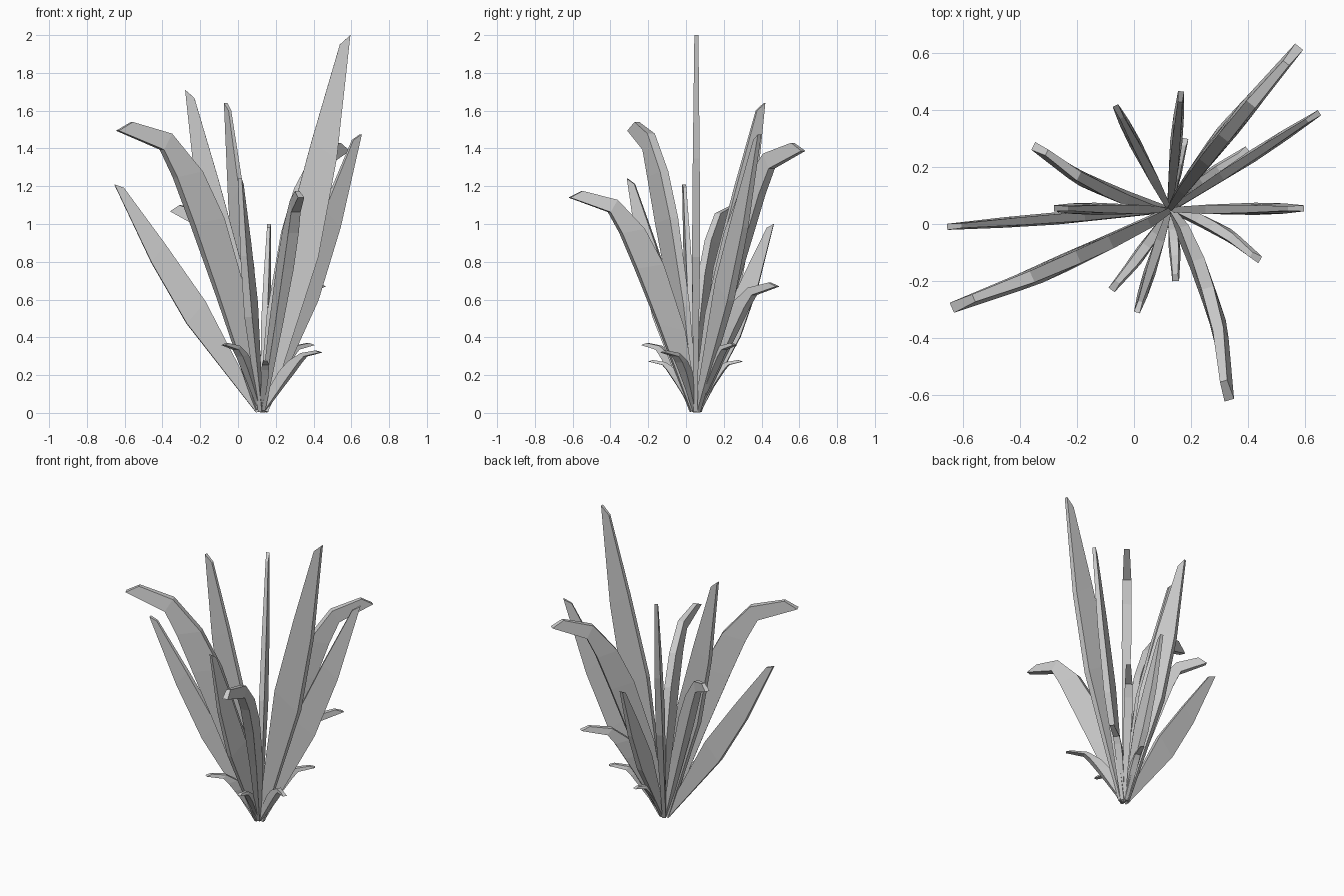
import bpy, bmesh, math
from mathutils import Vector

if "Cube" in bpy.data.objects:
    bpy.data.objects.remove(bpy.data.objects["Cube"])

CX, CY = 0.125, 0.05  # point all leaves fan out from

# Arching leaf side profile (fractions of reach and height): outer edge, inner edge, thickness
ARCH = [((0.04, 0.01), (-0.02, 0.01), 0.35),
        ((0.31, 0.40), (0.10, 0.37), 0.75),
        ((0.49, 0.65), (0.28, 0.67), 1.0),
        ((0.61, 0.81), (0.43, 0.83), 1.0),
        ((0.70, 0.905), (0.64, 0.96), 0.9),
        ((1.00, 0.97), (0.90, 1.00), 0.6)]

# Sword leaf: position along the leaf, half width fraction, thickness
SWORD = [(0.0, 0.11, 0.5), (0.42, 0.5, 1.0), (0.68, 0.39, 0.85), (1.0, 0.15, 0.5)]


def loft(name, rows, angle):
    """Skin four-sided sections given as (outer rz, inner rz, thickness, side offset)."""
    bm = bmesh.new()
    d = Vector((math.cos(angle), math.sin(angle), 0))
    n = Vector((-d.y, d.x, 0))
    rings = []
    for outer, inner, th, off in rows:
        ring = []
        for (r, z), s in ((outer, -1), (outer, 1), (inner, 0.75), (inner, -0.75)):
            p = Vector((CX, CY, max(z, 0))) + d * r + n * (off + s * th / 2)
            ring.append(bm.verts.new(p))
        rings.append(ring)
    for a, b in zip(rings, rings[1:]):
        for i in range(4):
            j = (i + 1) % 4
            bm.faces.new((a[i], a[j], b[j], b[i]))
    bm.faces.new(rings[0][::-1])
    bm.faces.new(rings[-1])
    bmesh.ops.recalc_face_normals(bm, faces=bm.faces)
    me = bpy.data.meshes.new(name)
    bm.to_mesh(me)
    bm.free()
    bpy.context.collection.objects.link(bpy.data.objects.new(name, me))


def arching_leaf(name, x, y, h, sway):
    reach = math.hypot(x - CX, y - CY)
    thick = 0.03 + 0.04 * reach
    rows = []
    for (ro, zo), (ri, zi), t in ARCH:
        u = (ro + ri) / 2
        bow = sway * reach * u * (1 - u)
        rows.append(((ro * reach, zo * h), (ri * reach, zi * h), t * thick, bow))
    loft(name, rows, math.atan2(y - CY, x - CX))


def sword_leaf(name, x, y, h):
    reach = math.hypot(x - CX, y - CY)
    start = Vector((0.015, 0.01))
    axis = Vector((reach, h)) - start
    length = axis.length
    width = 0.075 * length + 0.04
    side = Vector((axis.y, -axis.x)) / length
    rows = []
    for t, w, th in SWORD:
        # the inner edge swells further up and its tip is cut back
        tip = t == 1
        outer = start + axis * t + side * (0 if tip else w * width)
        inner = start + axis * (0.97 if tip else t + 0.03) - side * w * width * (1.5 if tip else 1)
        if t == 0:
            inner = start - side * w * width
        rows.append((tuple(outer), tuple(inner), th * 0.043, 0))
    loft(name, rows, math.atan2(y - CY, x - CX))


# Leaf tips: x, y, height (and sideways sway for the arching ones)
arching = [(0.58, 0.62, 1.43, 0.05), (0.325, -0.62, 1.175, 0.28), (-0.64, -0.29, 1.54, 0.1),
           (-0.35, 0.28, 1.10, 0.28), (0.455, 0.485, 0.69, 0.1), (0.44, -0.13, 0.33, 0.28),
           (0.145, -0.20, 0.28, 0.1), (-0.08, -0.23, 0.37, 0.1), (0.18, 0.30, 0.28, 0.1),
           (0.40, 0.26, 0.37, 0.1)]
swords = [(0.65, 0.39, 1.475), (0.595, 0.055, 2.0), (0.01, -0.31, 1.24),
          (-0.655, -0.01, 1.21), (-0.28, 0.055, 1.71), (-0.065, 0.415, 1.64),
          (0.165, 0.465, 1.0)]

for i, tip in enumerate(arching):
    arching_leaf(f"arching_leaf_{i + 1}", *tip)
for i, tip in enumerate(swords):
    sword_leaf(f"sword_leaf_{i + 1}", *tip)
